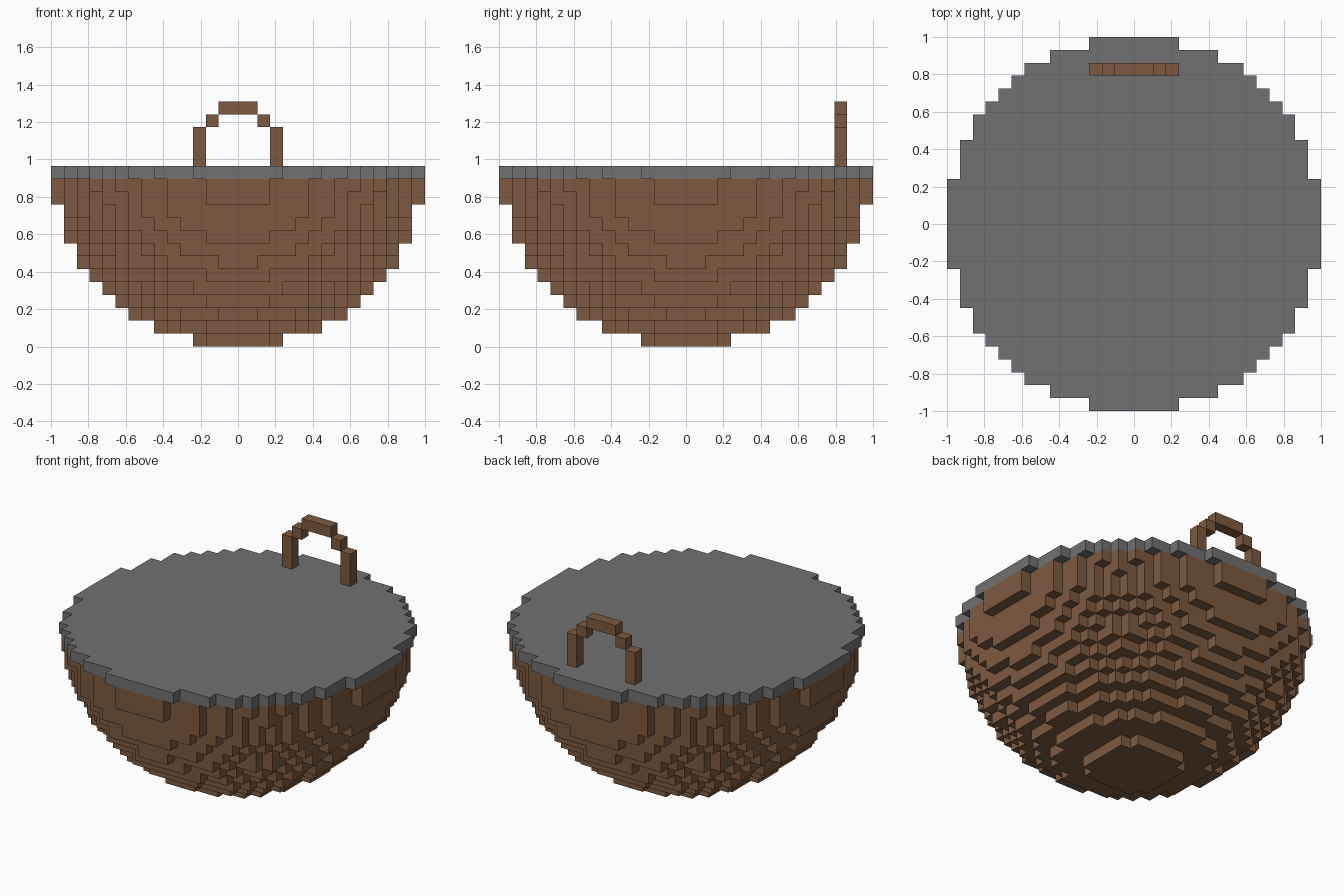
import bpy, bmesh
from mathutils import Vector

cube = bpy.data.objects.get("Cube")
if cube:
    bpy.data.objects.remove(cube, do_unlink=True)

N = 14                    # blocks from the centre to the edge
S = 2 / (2 * N + 1)       # block size
AXES = [Vector(a) for a in ((1, 0, 0), (0, 1, 0), (0, 0, 1))]


def material(name, rgb):
    m = bpy.data.materials.new(name)
    m.use_nodes = True
    m.diffuse_color = (*rgb, 1)
    bsdf = m.node_tree.nodes["Principled BSDF"]
    bsdf.inputs["Base Color"].default_value = (*rgb, 1)
    bsdf.inputs["Roughness"].default_value = 0.9
    return m


def block_object(name, cells, mat, neighbours=frozenset()):
    """Skin a set of blocks, leaving out faces that touch other blocks."""
    filled = cells | neighbours
    bm = bmesh.new()
    corners = {}

    def vert(p):
        key = tuple(round(2 * c) for c in p)
        if key not in corners:
            corners[key] = bm.verts.new((p + Vector((0, 0, 0.5))) * S)
        return corners[key]

    for cell in sorted(cells):
        centre = Vector(cell)
        for i in range(3):
            for side in (-1, 1):
                n = AXES[i] * side
                if tuple(int(c) for c in centre + n) in filled:
                    continue
                u, v = AXES[(i + 1) % 3] / 2, AXES[(i + 2) % 3] / 2 * side
                mid = centre + n / 2
                bm.faces.new([vert(mid + a * u + b * v)
                              for a, b in ((-1, -1), (1, -1), (1, 1), (-1, 1))])
    mesh = bpy.data.meshes.new(name)
    bm.to_mesh(mesh)
    bm.free()
    mesh.materials.append(mat)
    obj = bpy.data.objects.new(name, mesh)
    bpy.context.collection.objects.link(obj)
    return obj


def disc(layer, limit):
    span = range(-N, N + 1)
    return {(x, y, layer) for x in span for y in span if x * x + y * y <= limit}


brown = material("brown wood", (0.205, 0.102, 0.051))
grey = material("grey stone", (0.165, 0.165, 0.165))

# Round bowl: stacked discs of a half sphere, the top one slightly tucked in
R2 = (N + 0.5) ** 2
bowl = set()
for layer in range(N - 1):
    tuck = 2 if layer == N - 2 else 0
    bowl |= disc(layer, R2 - (N - layer) ** 2 - tuck)

# Flat lid
lid = disc(N - 1, R2 - 1)

# Arched handle near the back edge
handle = {(x, 12, N + k) for x in (-3, 3) for k in range(3)}
handle |= {(x, 12, N + 3) for x in (-2, 2)}
handle |= {(x, 12, N + 4) for x in (-1, 0, 1)}

block_object("bowl", bowl, brown, lid)
block_object("lid", lid, grey, bowl)
block_object("handle", handle, brown, lid)
